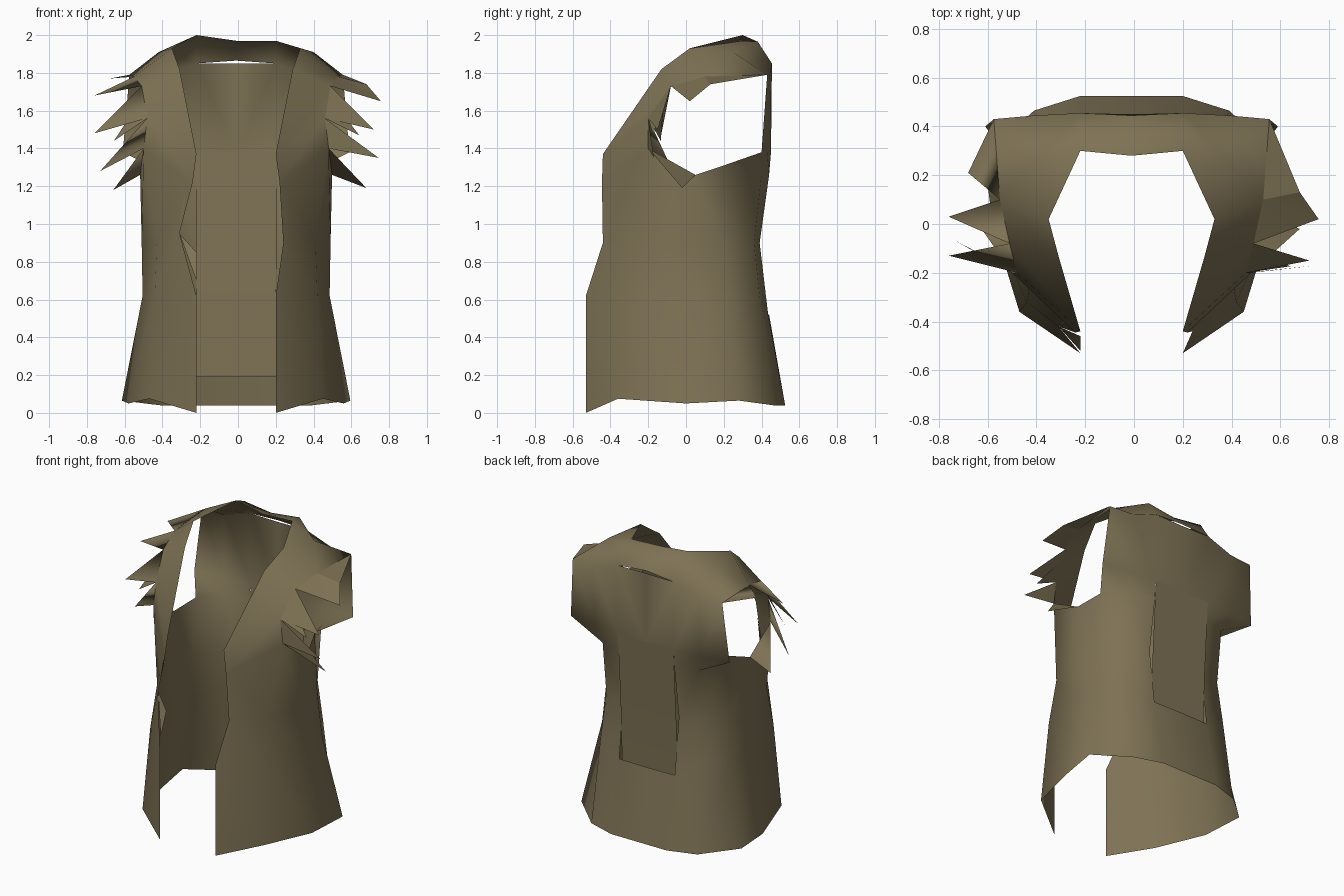
import bpy
import bmesh
from mathutils import Vector

cube = bpy.data.objects.get("Cube")
if cube:
    bpy.data.objects.remove(cube, do_unlink=True)

# One worn cloth colour
cloth = bpy.data.materials.new("olive brown cloth")
cloth.use_nodes = True
COLOUR = (0.21, 0.17, 0.09, 1)
cloth.diffuse_color = COLOUR
cloth.node_tree.nodes["Principled BSDF"].inputs["Base Color"].default_value = COLOUR

# The garment hangs slightly towards its right
LEAN = -0.01


def level(height, outline):
    """Horizontal row of points, from centre back round to the front edge."""
    return [Vector((x, y, height)) for x, y in outline]


def strip(first, second):
    """Quads joining two rows of points."""
    return [(first[i], first[i + 1], second[i + 1], second[i])
            for i in range(min(len(first), len(second)) - 1)]


def fan(centre, rim):
    """Triangles from a centre point to each edge of an open rim."""
    return [(centre, rim[i], rim[i + 1]) for i in range(len(rim) - 1)]


def cloth_object(name, polygons, smooth_angle=1.2):
    """Weld polygons into one smoothly shaded sheet."""
    bm = bmesh.new()
    for polygon in polygons:
        bm.faces.new([bm.verts.new(point) for point in polygon])
    bmesh.ops.remove_doubles(bm, verts=bm.verts, dist=0.001)
    bmesh.ops.recalc_face_normals(bm, faces=bm.faces)
    mesh = bpy.data.meshes.new(name)
    bm.to_mesh(mesh)
    bm.free()
    mesh.materials.append(cloth)
    obj = bpy.data.objects.new(name, mesh)
    bpy.context.collection.objects.link(obj)
    bpy.ops.object.select_all(action="DESELECT")
    obj.select_set(True)
    bpy.context.view_layer.objects.active = obj
    bpy.ops.object.shade_smooth_by_angle(angle=smooth_angle)
    return obj


def to_side(polygons, side):
    """Place half-model polygons on the left (1) or right (-1)."""
    return [[Vector((p[0] * side + LEAN, p[1], p[2])) for p in polygon] for polygon in polygons]


# Body rows from hem to chest
hem = level(0.04, [(0, .525), (.21, .525), (.4, .465), (.605, .28), (.57, 0), (.46, -.36), (.21, -.53)])
hip = level(0.62, [(0, .44), (.21, .435), (.38, .39), (.49, .22), (.495, 0), (.43, -.32), (.21, -.53)])
waist = level(0.9, [(0, .39), (.21, .39), (.36, .36), (.47, .2), (.5, 0), (.42, -.26), (.25, -.44)])
chest = level(1.26, [(0, .44), (.21, .44), (.36, .4), (.45, .2), (.508, .05), (.49, -.2), (.23, -.445)])
hem[3].z, hem[4].z, hem[5].z, hem[6].z = 0.065, 0.05, 0.075, 0
hip[0].z = hip[1].z = 0.52
chest[3].z, chest[5].z, chest[6].z = 1.31, 1.4, 1.22

# Back panel beside the armhole; a narrow slit parts it from the yoke
back_low = level(1.38, [(0, .45), (.21, .45), (.4, .43), (.6, .4)])
back_top = level(1.79, [(0, .45), (.21, .455), (.4, .445), (.565, .43)])
back_top[0].z, back_top[1].z = 1.85, 1.85
yoke_edge = [Vector((0, .445, 1.865))] + back_top[1:]

# Neck edge and armhole edge running from the chest over the shoulder
neck_edge = [chest[6], Vector((.21, -.44, 1.37)), Vector((.3, -.13, 1.82)), Vector((.34, .02, 1.93))]
arm_edge = [chest[5], Vector((.47, -.2, 1.56)), Vector((.5, -.08, 1.73)), Vector((.54, .1, 1.78))]
crown = Vector((.41, .25, 1.91))


def half_vest(side):
    """One half of the body, its shoulder and yoke, open behind the back flap."""
    middle = list(waist)
    neck = [Vector((0, .28, 1.97)), Vector((.21, .3, 1.985 - side * .015))]
    collar = [Vector((0, .37, 1.945)), Vector((.21, .38, 1.965))]
    if side < 0:
        middle[6] = middle[6] + Vector((.05, .02, .05))
    faces = strip(hem, hip) + strip(hip[1:], middle[1:]) + strip(middle[1:], chest[1:])
    faces += strip(chest[1:4], back_low[1:])
    faces += strip(back_low, back_top)
    faces += strip(neck, collar) + strip(collar, yoke_edge)
    faces += strip(neck_edge, arm_edge)
    faces += fan(crown, [arm_edge[3], neck_edge[3], neck[1], collar[1],
                         back_top[1], back_top[2], back_top[3], arm_edge[3]])
    return to_side(faces, side)


cloth_object("vest_body", half_vest(1) + half_vest(-1))

# Long back flap: covers the open back and tucks inside the hem
flap_rows = [level(z, [(LEAN - .21, y), (LEAN, y), (LEAN + .21, y)])
             for z, y in ((1.38, .45), (.9, .42), (.52, .405), (.19, .4))]
cloth_object("back_flap", [f for a, b in zip(flap_rows, flap_rows[1:]) for f in strip(a, b)])

# Ragged sleeve tips: each tip grows from a stretch of the armhole edge
corner, over, front, low, pit = back_top[3], arm_edge[3], arm_edge[2], arm_edge[1], chest[5]
left_tips = [(.69, .13, 1.74), (.767, .02, 1.65), (.73, -.15, 1.5), (.755, -.17, 1.35), (.69, -.02, 1.19)]
right_tips = [(.67, .21, 1.77), (.75, .03, 1.68), (.75, -.13, 1.48), (.72, -.07, 1.28), (.65, .03, 1.18)]


def ragged_sleeve(name, side, tips):
    tips = [Vector(t) for t in tips]
    bases = [(corner, over), (over, front), (front, low), (low, pit), (pit, chest[4])]
    tears = [(a, tip, b) for tip, (a, b) in zip(tips, bases)]
    # Torn thread lying between the main tips
    a, b = bases[2]
    tears.append((a.lerp(b, .3), (tips[2] + tips[3] + b) / 3, b))
    if side > 0:
        tears.append((over, tips[0], tips[1]))
    cloth_object(name, to_side(tears, side), 0.3)


ragged_sleeve("left_sleeve_tears", 1, left_tips)
ragged_sleeve("right_sleeve_tears", -1, right_tips)

# Torn sliver hanging at the right front edge
top = Vector((-.31, -.42, .95))
sliver = [(top, Vector((-.26, -.4, 1.3)), Vector((-.31, -.36, 1.1))),
          (top, Vector((-.22, -.46, .85)), Vector((-.22, -.52, .7)))]
cloth_object("right_front_tear", sliver)
